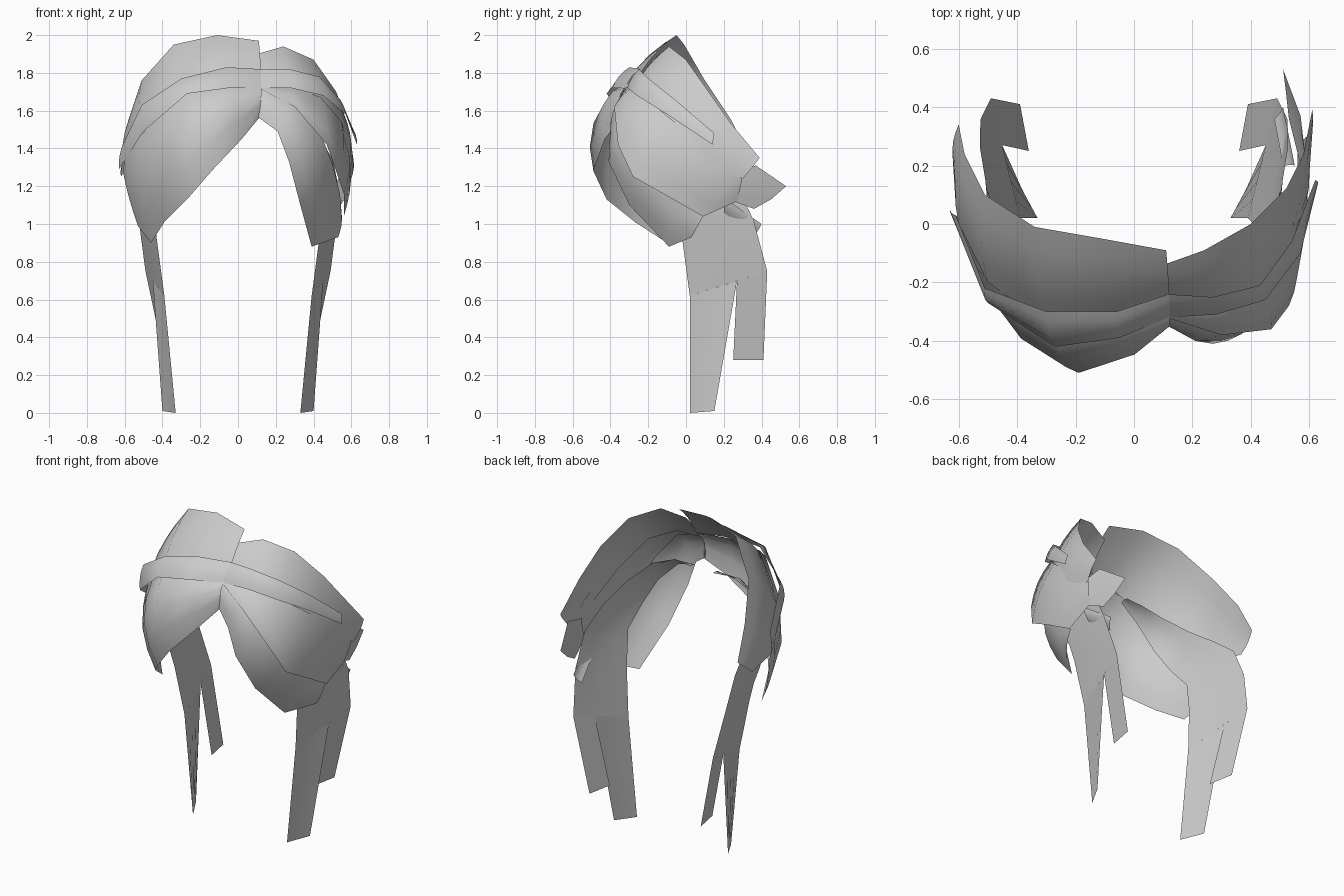
import bpy
import bmesh
import math
from mathutils import Vector

default_cube = bpy.data.objects.get("Cube")
if default_cube:
    bpy.data.objects.remove(default_cube, do_unlink=True)

HEAD_CENTRE = Vector((0, .1, 1.2))


def make_material(name, colour):
    material = bpy.data.materials.new(name)
    material.use_nodes = True
    material.diffuse_color = colour
    shader = material.node_tree.nodes["Principled BSDF"]
    shader.inputs["Base Color"].default_value = colour
    return material


HAIR = make_material("pale grey hair", (.6, .6, .6, 1))


def outward(point):
    """Direction pointing away from the head at this point."""
    direction = point - HEAD_CENTRE
    direction.z = max(direction.z, 0)
    return direction.normalized()


def hair_sheet(name, ribs, bulge=.1, end_bulge=.1, side=1, tuck=0, columns=4):
    """Loft a smooth sheet through ribs, each running between two edge points.

    Every rib bows away from the head in proportion to its length, changing
    from bulge to end_bulge. A tuck draws the upper part in towards the head.
    """
    mesh = bmesh.new()
    rows = []
    for index, (start, end) in enumerate(ribs):
        start, end = Vector(start), Vector(end)
        along = index / (len(ribs) - 1)
        bow = (bulge + (end_bulge - bulge) * along) * (end - start).length
        row = []
        for column in range(columns + 1):
            t = column / columns
            point = start.lerp(end, t)
            push = bow * math.sin(math.pi * t) - tuck * max(point.z - 1, 0)
            point += outward(point) * push
            point.x *= side
            row.append(mesh.verts.new(point))
        rows.append(row)
    for row, following in zip(rows, rows[1:]):
        for column in range(columns):
            mesh.faces.new((row[column], row[column + 1],
                            following[column + 1], following[column]))

    # Turn the visible side of the sheet away from the head
    mesh.normal_update()
    facing = sum(face.normal.dot(outward(face.calc_center_median())) * face.calc_area()
                 for face in mesh.faces)
    if facing < 0:
        bmesh.ops.reverse_faces(mesh, faces=mesh.faces[:])
    for face in mesh.faces:
        face.smooth = True

    data = bpy.data.meshes.new(name)
    mesh.to_mesh(data)
    mesh.free()
    data.materials.append(HAIR)
    sheet = bpy.data.objects.new(name, data)
    bpy.context.collection.objects.link(sheet)
    return sheet


# Crown sheets, from the open back edge down to the band
hair_sheet("right_crown", [
    ((.11, -.09, 1.97), (.12, -.27, 1.75)),
    ((-.11, -.05, 2), (-.06, -.32, 1.75)),
    ((-.34, -.01, 1.95), (-.3, -.34, 1.67)),
    ((-.51, .1, 1.76), (-.5, -.2, 1.48)),
    ((-.58, .24, 1.55), (-.6, 0, 1.28)),
    ((-.6, .34, 1.35), (-.62, .22, 1.25)),
], bulge=.06, end_bulge=.06)
hair_sheet("left_crown", [
    ((.1, -.14, 1.9), (.1, -.27, 1.73)),
    ((.24, -.09, 1.94), (.26, -.28, 1.72)),
    ((.4, 0, 1.87), (.43, -.24, 1.64)),
    ((.52, .12, 1.7), (.54, -.1, 1.48)),
    ((.58, .24, 1.53), (.59, .08, 1.33)),
    ((.61, .39, 1.35), (.6, .3, 1.24)),
], bulge=.06, end_bulge=.06)

# Narrow band swept to each side of the parting
hair_sheet("right_band", [
    ((.12, -.24, 1.82), (.12, -.32, 1.72)),
    ((-.06, -.3, 1.83), (-.05, -.39, 1.72)),
    ((-.3, -.3, 1.77), (-.27, -.42, 1.69)),
    ((-.51, -.22, 1.63), (-.5, -.27, 1.49)),
    ((-.61, .03, 1.42), (-.63, .05, 1.29)),
], bulge=.1, end_bulge=.06)
hair_sheet("left_band", [
    ((.11, -.24, 1.82), (.11, -.32, 1.72)),
    ((.27, -.25, 1.82), (.28, -.31, 1.72)),
    ((.43, -.21, 1.78), (.45, -.26, 1.68)),
    ((.54, -.06, 1.66), (.57, -.1, 1.58)),
    ((.62, .15, 1.48), (.63, .14, 1.42)),
], bulge=.08, end_bulge=.06)

# Full fringe, hanging from under the band to a low side tip
hair_sheet("right_fringe", [
    ((.12, -.29, 1.74), (.11, -.34, 1.56)),
    ((-.05, -.33, 1.74), (.02, -.43, 1.45)),
    ((-.27, -.35, 1.71), (-.14, -.49, 1.28)),
    ((-.42, -.26, 1.57), (-.27, -.42, 1.13)),
    ((-.54, -.15, 1.44), (-.39, -.27, 1.01)),
    ((-.6, -.03, 1.34), (-.46, -.1, .9)),
    ((-.61, .03, 1.28), (-.53, -.03, .99)),
], bulge=.26, end_bulge=.02)
hair_sheet("left_fringe", [
    ((.11, -.3, 1.73), (.1, -.34, 1.57)),
    ((.29, -.33, 1.67), (.21, -.4, 1.49)),
    ((.43, -.3, 1.5), (.27, -.41, 1.33)),
    ((.5, -.21, 1.32), (.33, -.3, 1.1)),
    ((.54, -.04, 1.16), (.39, -.09, .88)),
    ((.55, .09, 1.04), (.53, .03, .93)),
], bulge=.16, end_bulge=.05)

# Outer layer covering the left temple above the fringe
hair_sheet("left_side_layer", [
    ((.11, -.27, 1.74), (.11, -.32, 1.72)),
    ((.28, -.27, 1.73), (.3, -.38, 1.62)),
    ((.44, -.22, 1.67), (.47, -.36, 1.42)),
    ((.55, -.06, 1.54), (.53, -.28, 1.25)),
    ((.59, .12, 1.4), (.56, -.12, 1.16)),
    ((.6, .28, 1.28), (.56, .09, 1.04)),
    ((.59, .3, 1.25), (.56, .27, 1.12)),
], bulge=.1, end_bulge=.02)

for side, label in ((1, "left"), (-1, "right")):
    # Inner layer sweeping from the parting around the temple
    hair_sheet(label + "_temple_sweep", [
        ((.11, -.26, 1.74), (.11, -.32, 1.72)),
        ((.28, -.27, 1.73), (.3, -.36, 1.62)),
        ((.44, -.22, 1.65), (.45, -.33, 1.42)),
        ((.55, -.06, 1.5), (.49, -.22, 1.25)),
        ((.59, .12, 1.36), (.49, -.09, 1.12)),
        ((.58, .28, 1.22), (.45, -.05, 1.03)),
        ((.53, .36, 1.02), (.43, -.02, .92)),
        ((.49, .43, .75), (.39, .02, .62)),
    ], bulge=.1, end_bulge=0, side=side, tuck=.25)
    # The sweep forks into a long front tail and a short back tail
    hair_sheet(label + "_long_tail", [
        ((.451, .27, .699), (.39, .02, .62)),
        ((.4, .15, .01), (.33, .02, 0)),
    ], bulge=0, end_bulge=0, side=side)
    hair_sheet(label + "_short_tail", [
        ((.49, .43, .75), (.451, .27, .699)),
        ((.39, .41, .28), (.36, .25, .28)),
    ], bulge=0, end_bulge=0, side=side)

# Loose locks behind the left temple
hair_sheet("left_upper_loose_lock", [
    ((.59, .2, 1.26), (.57, .2, 1.14)),
    ((.57, .37, 1.31), (.53, .36, 1.08)),
    ((.51, .53, 1.2), (.52, .45, 1.13)),
], bulge=.05, end_bulge=0)
hair_sheet("left_lower_loose_lock", [
    ((.55, .2, 1.14), (.51, .2, 1.06)),
    ((.51, .4, 1), (.48, .36, .94)),
])
